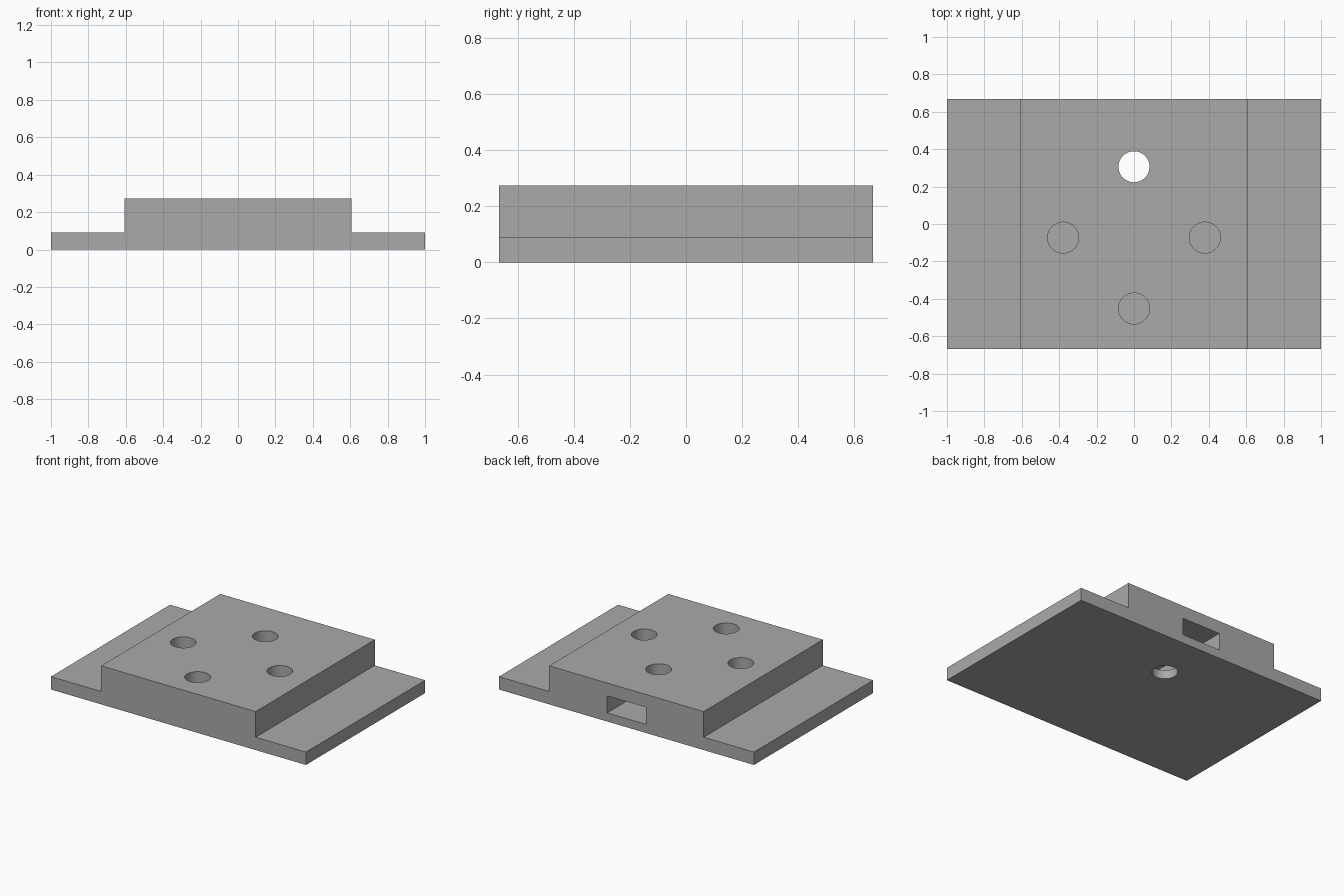
import bpy
import bmesh

default = bpy.data.objects.get("Cube")
if default:
    bpy.data.objects.remove(default, do_unlink=True)

HALF_DEPTH = 0.667
TOP = 0.273
HOLE_RADIUS = 0.083

grey = bpy.data.materials.new("plain grey")
grey.use_nodes = True
colour = (0.4, 0.4, 0.4, 1)
grey.diffuse_color = colour
grey.node_tree.nodes["Principled BSDF"].inputs["Base Color"].default_value = colour


def make_plate():
    """Stepped profile, extruded from front to back."""
    half = [(1, 0), (1, 0.091), (0.606, 0.091), (0.606, TOP)]
    profile = half + [(-x, z) for x, z in reversed(half)]
    bm = bmesh.new()
    face = bm.faces.new([bm.verts.new((x, -HALF_DEPTH, z)) for x, z in profile])
    moved = bmesh.ops.extrude_face_region(bm, geom=[face])["geom"]
    verts = [v for v in moved if isinstance(v, bmesh.types.BMVert)]
    bmesh.ops.translate(bm, verts=verts, vec=(0, 2 * HALF_DEPTH, 0))
    bmesh.ops.recalc_face_normals(bm, faces=bm.faces)
    mesh = bpy.data.meshes.new("stepped_plate")
    bm.to_mesh(mesh)
    bm.free()
    mesh.materials.append(grey)
    obj = bpy.data.objects.new("stepped_plate", mesh)
    bpy.context.collection.objects.link(obj)
    return obj


def cut(target, cutter):
    """Subtract the cutter from the target, then discard it."""
    cutter.hide_render = True
    cutter.data.materials.append(grey)
    mod = target.modifiers.new("cut", "BOOLEAN")
    mod.operation = "DIFFERENCE"
    mod.solver = "EXACT"
    mod.object = cutter
    bpy.context.view_layer.objects.active = target
    bpy.ops.object.modifier_apply(modifier=mod.name)
    bpy.data.objects.remove(cutter, do_unlink=True)


def drill(target, x, y, bottom):
    """Round hole from above the top face down to the given height."""
    top = TOP + 0.1
    bpy.ops.mesh.primitive_cylinder_add(
        vertices=64, radius=HOLE_RADIUS, depth=top - bottom,
        location=(x, y, (top + bottom) / 2))
    cut(target, bpy.context.object)


plate = make_plate()

# Rectangular slot entering from the back
slot_end, slot_low, slot_high = 0.06, 0.061, 0.182
bpy.ops.mesh.primitive_cube_add(
    size=1, location=(0, (slot_end + 0.8) / 2, (slot_low + slot_high) / 2))
slot = bpy.context.object
slot.scale = (0.303, 0.8 - slot_end, slot_high - slot_low)
bpy.context.view_layer.update()
cut(plate, slot)

# Through hole at the back, blind holes at the sides and front
centre_y, spacing = -0.073, 0.379
drill(plate, 0, centre_y + spacing, -0.1)
for x, y in [(-spacing, centre_y), (spacing, centre_y), (0, centre_y - spacing)]:
    drill(plate, x, y, 0.091)

bpy.ops.object.select_all(action="DESELECT")
plate.select_set(True)
bpy.context.view_layer.objects.active = plate
bpy.ops.object.shade_smooth_by_angle(angle=0.5)
